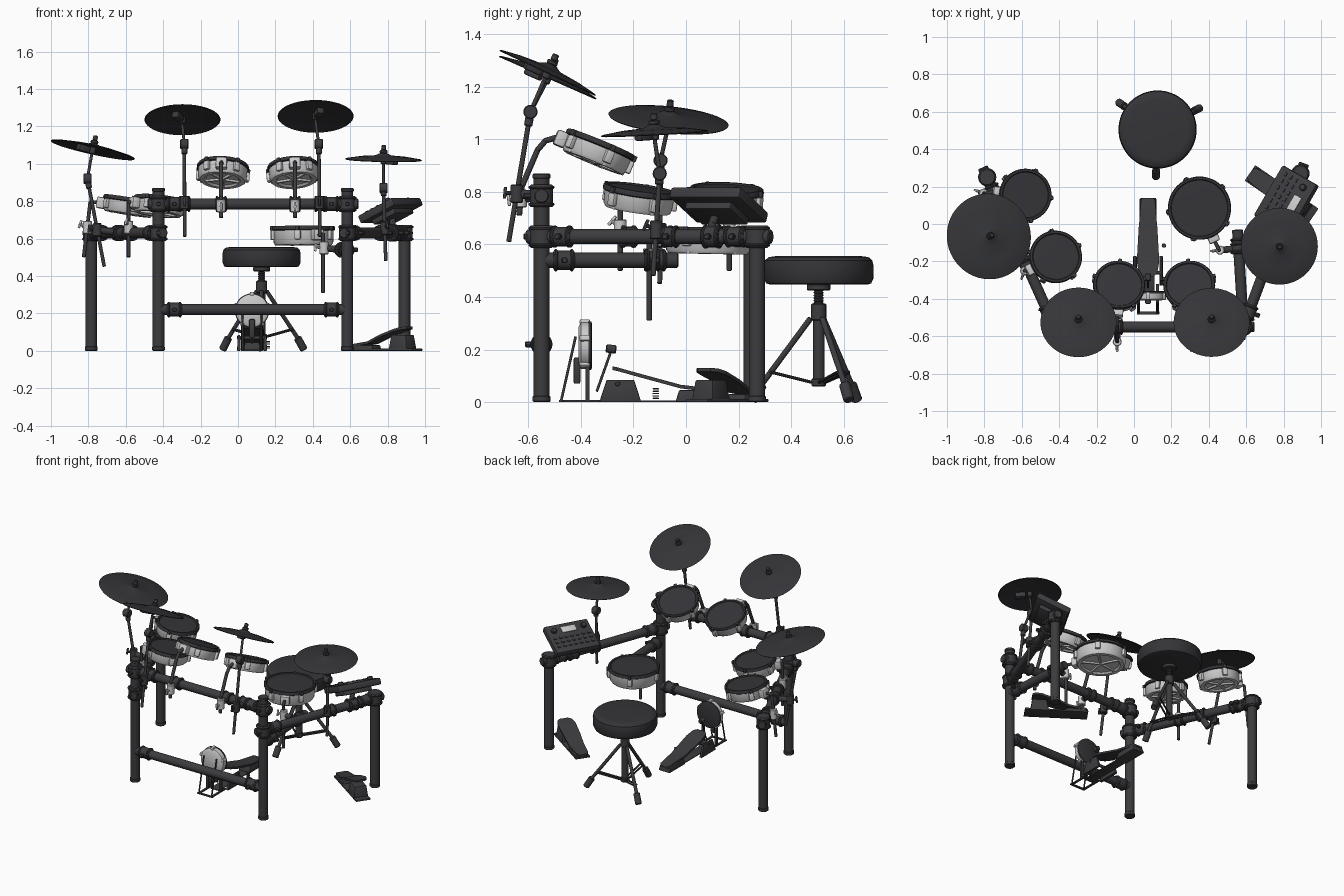
import bpy, bmesh
from math import cos, sin, pi, radians, atan2
from mathutils import Vector as V, Matrix as M

if "Cube" in bpy.data.objects:
    bpy.data.objects.remove(bpy.data.objects["Cube"])

def material(name, c):
    m = bpy.data.materials.new(name)
    m.diffuse_color = (c[0], c[1], c[2], 1)
    m.use_nodes = True
    m.node_tree.nodes["Principled BSDF"].inputs["Base Color"].default_value = m.diffuse_color
    return m

DARK = material("dark_metal", (0.045, 0.045, 0.05))
HEAD = material("pad_rubber", (0.035, 0.035, 0.04))
LIGHT = material("pale_shell", (0.72, 0.72, 0.71))

def finish(name, bm, mat, mtx=M()):
    bmesh.ops.remove_doubles(bm, verts=bm.verts, dist=1e-5)
    bmesh.ops.recalc_face_normals(bm, faces=bm.faces)
    me = bpy.data.meshes.new(name)
    bm.to_mesh(me)
    bm.free()
    me.materials.append(mat)
    ob = bpy.data.objects.new(name, me)
    ob.matrix_world = mtx
    bpy.context.collection.objects.link(ob)
    return ob

def box(name, size, mtx, mat=DARK, bevel=0.004, top=1.0):
    bm = bmesh.new()
    bmesh.ops.create_cube(bm, size=1)
    for v in bm.verts:
        k = top if v.co.z > 0 else 1
        v.co = V((v.co.x * size[0] * k, v.co.y * size[1] * k, v.co.z * size[2]))
    if bevel:
        bmesh.ops.bevel(bm, geom=bm.edges[:], offset=bevel, segments=2, affect='EDGES', profile=0.5)
    return finish(name, bm, mat, mtx)

def lathe(name, prof, mtx, mat=DARK, seg=48):
    bm = bmesh.new()
    rings = [[bm.verts.new((r * cos(2 * pi * i / seg), r * sin(2 * pi * i / seg), z)) for i in range(seg)]
             for r, z in prof]
    for a, b in zip(rings, rings[1:]):
        for i in range(seg):
            j = (i + 1) % seg
            bm.faces.new((a[i], a[j], b[j], b[i]))
    return finish(name, bm, mat, mtx)

def frame(p, n):
    return M.Translation(V(p)) @ V(n).to_track_quat('Z', 'Y').to_matrix().to_4x4()

def cyl(name, a, b, r, mat=DARK, seg=20):
    a, b = V(a), V(b)
    L = (b - a).length
    c = min(0.004, r * 0.3, L * 0.3)
    return lathe(name, [(0, 0), (r - c, 0), (r, c), (r, L - c), (r - c, L), (0, L)], frame(a, b - a), mat, seg)

def ball(name, p, r, mat=DARK):
    return lathe(name, [(r * sin(pi * i / 8), -r * cos(pi * i / 8)) for i in range(9)], M.Translation(V(p)), mat, 16)

def rod(name, pts, r, mat=DARK):
    for a, b in zip(pts, pts[1:]):
        cyl(name, a, b, r, mat, 12)
    for p in pts[1:-1]:
        ball(name + "_bend", p, r, mat)

def sleeve(p, d, L=0.09, r=0.041):
    p, d = V(p), V(d).normalized()
    cyl("clamp_sleeve", p - d * L / 2, p + d * L / 2, r)
    for s in (-1, 1):
        cyl("clamp_ring", p + d * (s * L * 0.38 - 0.006), p + d * (s * L * 0.38 + 0.006), r + 0.005)
    side = d.cross(V((0, 0, 1)))
    side = side.normalized() if side.length > 0.1 else V((0, -1, 0))
    cyl("clamp_bolt", p, p + side * (r + 0.025), 0.012, DARK, 10)

def mount(bar, d, rodp, mat=DARK):
    sleeve(bar, d, 0.06, 0.038)
    bar, rodp = V(bar), V(rodp)
    cyl("mount_link", bar, rodp, 0.018)
    cyl("mount_block", rodp - V((0, 0, 0.035)), rodp + V((0, 0, 0.035)), 0.024, mat)
    out = (rodp - bar).normalized()
    cyl("mount_screw", rodp, rodp + out * 0.045, 0.008, mat, 10)
    box("wing_nut", (0.012, 0.045, 0.012), frame(rodp + out * 0.045, out), mat, 0.003)

# rack: posts, arms and cross bars
FL, FR = V((-0.425, -0.55, 0)), V((0.585, -0.55, 0))
BL, BR = V((-0.785, 0.25, 0)), V((0.89, 0.27, 0))
Z = V((0, 0, 1))
for p, h in ((FL, 0.87), (FR, 0.87), (BL, 0.66), (BR, 0.66)):
    cyl("rack_post", p, p + Z * h, 0.031, DARK, 28)
    cyl("post_foot", p, p + Z * 0.025, 0.034, DARK, 28)
    cyl("post_cap", p + Z * (h - 0.02), p + Z * h, 0.034, DARK, 28)
SN = V((0.553, -0.03, 0))
for a, b, z in ((FL, FR, 0.785), (FL, FR, 0.22), (FL, BL, 0.63), (FR, BR, 0.63), (FR, SN, 0.54)):
    a, b = a + Z * z, b + Z * z
    d = (b - a).normalized()
    cyl("rack_bar", a, b, 0.029, DARK, 28)
    for p, s in ((a, 1), (b, -1)):
        if p.y == -0.55 or z > 0.6:
            sleeve(p, Z, 0.085, 0.044)
            cyl("joint_back", p, p - d * s * 0.058, 0.028)
        sleeve(p + d * s * 0.085, d, 0.08, 0.037)

def arm(a, b, y):
    return a.lerp(b, (y - a.y) / (b.y - a.y)) + Z * 0.63

# drums
def drum(name, p, n, R, back, depth=0.08):
    F = frame(p, n)
    lathe(name + "_shell", [(0, -depth + 0.01), (R - 0.045, -depth + 0.01), (R - 0.035, -depth), (R - 0.012, -depth),
                            (R - 0.003, -depth + 0.012), (R, -0.015), (0, -0.015)], F, LIGHT)
    lathe(name + "_head", [(0, 0.003), (R - 0.012, 0), (R - 0.008, 0.006), (R + 0.003, 0.006), (R + 0.007, 0),
                           (R + 0.007, -0.014), (R, -0.018), (0, -0.018)], F, HEAD)
    # orient lugs relative to the bracket direction
    loc = F.to_3x3().inverted() @ V((back[0], back[1], 0))
    a0 = atan2(loc.y, loc.x)
    for i in range(5):
        Rz = F @ M.Rotation(a0 + pi / 5 + i * 2 * pi / 5, 4, 'Z')
        box(name + "_lug", (0.022, 0.034, 0.05), Rz @ M.Translation((R + 0.004, 0, -0.042)), LIGHT, 0.006)
        box(name + "_hook", (0.016, 0.02, 0.024), Rz @ M.Translation((R + 0.01, 0, -0.006)), DARK, 0.004)
        box(name + "_rib", (R * 0.95, 0.014, 0.014), Rz @ M.Translation((R * 0.48, 0, -depth + 0.006)), LIGHT, 0.003)
    B = F @ M.Rotation(a0, 4, 'Z')
    box(name + "_bracket", (0.045, 0.06, 0.06), B @ M.Translation((R + 0.015, 0, -0.042)), LIGHT, 0.008)
    return B @ V((R + 0.03, 0, -0.042))

X = V((1, 0, 0))
for name, x, tx in (("left_rack_tom", -0.08, 0.06), ("right_rack_tom", 0.295, -0.06)):
    q = drum(name, (x, -0.325, 0.985), (tx, 0.41, 1), 0.132, (-tx, -1))
    mx = x - 0.01 if x < 0 else x + 0.01
    rod(name + "_rod", [q, (mx, -0.535, 0.995), (mx, -0.565, 0.96), (mx, -0.625, 0.82), (mx, -0.635, 0.71)], 0.011)
    mount((mx, -0.55, 0.785), X, (mx, -0.63, 0.775), LIGHT)

dl = BL - FL
q = drum("front_side_tom", (-0.418, -0.175, 0.81), (0.11, 0.14, 1), 0.134, (-0.9, -0.45))
rod("front_side_tom_rod", [q, (-0.585, -0.25, q.z), (-0.585, -0.25, 0.5)], 0.010)
mount(arm(FL, BL, -0.22), dl, (-0.585, -0.25, 0.66), LIGHT)
q = drum("rear_side_tom", (-0.58, 0.155, 0.81), (0.16, 0.04, 1), 0.134, (-1, 0.1))
rod("rear_side_tom_rod", [q, (-0.79, 0.165, q.z), (-0.825, 0.165, 0.5)], 0.010)
mount(arm(FL, BL, 0.14), dl, (-0.805, 0.165, 0.66), LIGHT)
q = drum("snare", (0.35, 0.085, 0.66), (0, 0.02, 1), 0.162, (0.42, -0.9), 0.095)
rod("snare_rod", [q, (0.455, -0.14, q.z), (0.455, -0.14, 0.31)], 0.010)
mount((0.558, -0.13, 0.54), SN - FR, (0.46, -0.14, 0.55), LIGHT)

# cymbals on tilting stands
def cymbal(name, p, n, R, joint, foot, bar, d, t):
    F = frame(p, n)
    lathe(name, [(0, 0.02), (0.018, 0.019), (0.034, 0.011), (0.045, 0.006), (R * 0.6, 0), (R - 0.006, -0.012),
                 (R, -0.015), (R - 0.004, -0.019), (R * 0.6, -0.008), (0.045, -0.003), (0, -0.001)], F, HEAD, 64)
    out = (V(p) - V((0.13, 0.5, 0)))
    loc = F.to_3x3().inverted() @ V((out.x, out.y, 0))
    box(name + "_sensor", (0.07, 0.04, 0.035), F @ M.Rotation(atan2(loc.y, loc.x), 4, 'Z')
        @ M.Translation((0.06, 0, -0.022)), DARK, 0.008)
    cyl(name + "_felt", F @ V((0, 0, 0.018)), F @ V((0, 0, 0.035)), 0.021)
    cyl(name + "_nut", F @ V((0, 0, 0.035)), F @ V((0, 0, 0.062)), 0.013)
    cyl(name + "_cup", F @ V((0, 0, -0.04)), F @ V((0, 0, 0)), 0.016)
    j, f = V(joint), V(foot)
    rod(name + "_stem", [F @ V((0, 0, 0.06)), F @ V((0, 0, -0.05)), j], 0.008)
    cyl(name + "_tilter", j - V((0.022, 0, 0)), j + V((0.022, 0, 0)), 0.027)
    cyl(name + "_collar", j, j.lerp(f, 0.11), 0.016)
    cyl(name + "_pole", j, f, 0.0095)
    mount(bar, d, j.lerp(f, t))

cymbal("left_crash", (-0.297, -0.52, 1.25), (0, 0.44, 1), 0.203, (-0.287, -0.592, 1.105),
       (-0.285, -0.675, 0.61), (-0.285, -0.55, 0.785), X, 0.63)
cymbal("right_crash", (0.415, -0.52, 1.268), (0, 0.47, 1), 0.203, (0.432, -0.592, 1.105),
       (0.438, -0.675, 0.61), (0.438, -0.55, 0.785), X, 0.63)
cymbal("hi_hat_cymbal", (-0.773, -0.065, 1.09), (0.22, 0.1, 1), 0.23, (-0.805, -0.097, 0.92),
       (-0.715, -0.1, 0.45), arm(FL, BL, -0.08), dl, 0.58)
cymbal("ride_cymbal", (0.778, -0.12, 1.038), (0.02, -0.05, 1), 0.205, (0.778, -0.1, 0.87),
       (0.79, -0.125, 0.48), arm(FR, BR, -0.06), BR - FR, 0.55)

# sound module with buttons
K = M.Translation((0.815, 0.125, 0.75)) @ M.Rotation(radians(60), 4, 'Z') @ M.Rotation(radians(-25), 4, 'X')
box("module_body", (0.31, 0.235, 0.045), K, DARK, 0.01)
box("module_underside", (0.2, 0.15, 0.03), K @ M.Translation((0, 0, -0.035)), DARK, 0.006)
box("module_screen", (0.1, 0.045, 0.006), K @ M.Translation((0.0, -0.06, 0.024)), LIGHT, 0.001)
for i in range(7):
    for j in range(3):
        box("module_button", (0.022, 0.014, 0.008), K @ M.Translation((-0.12 + i * 0.04, 0.0 + j * 0.035, 0.025)), DARK, 0.002)
for s in (-1, 1):
    cyl("module_knob", K @ V((s * 0.105, -0.06, 0.02)), K @ V((s * 0.105, -0.06, 0.042)), 0.018)
m = arm(FR, BR, 0.1)
sleeve(m, BR - FR, 0.07)
rod("module_arm", [m, m + V((0, 0, 0.05)), K @ V((0, 0, -0.03))], 0.016)

# throne
T = V((0.126, 0.505, 0))
lathe("seat", [(0, 0.447), (0.185, 0.447), (0.2, 0.452), (0.208, 0.47), (0.209, 0.52), (0.204, 0.54), (0.19, 0.552),
               (0.16, 0.556), (0, 0.556)], M.Translation(T), HEAD, 64)
cyl("seat_plate", T + Z * 0.425, T + Z * 0.45, 0.045)
for i in range(6):
    cyl("seat_screw", T + Z * (0.372 + i * 0.01), T + Z * (0.381 + i * 0.01), 0.019)
cyl("seat_stem", T + Z * 0.3, T + Z * 0.44, 0.015)
cyl("throne_post", T + Z * 0.06, T + Z * 0.37, 0.022)
cyl("throne_collar", T + Z * 0.31, T + Z * 0.375, 0.029)
cyl("brace_collar", T + Z * 0.06, T + Z * 0.09, 0.028)
for a in (145, 27, 268):
    u = V((cos(radians(a)), sin(radians(a)), 0))
    s = u.cross(Z) * 0.012
    cyl("throne_leg", T + u * 0.03 + Z * 0.32, T + u * 0.245 + Z * 0.03, 0.011)
    for k in (-1, 1):
        cyl("throne_brace", T + u * 0.025 + s * k + Z * 0.075, T + u * 0.185 + s * k + Z * 0.115, 0.006, DARK, 10)
    cyl("throne_foot", T + u * 0.215 + Z * 0.07, T + u * 0.255 + Z * 0.006, 0.021)

# pedals: local heel at +y, toe at -y
def pedal(name, P, stations):
    bm = bmesh.new()
    rows = [[bm.verts.new((sx * w, y, z + dz)) for sx, dz in ((-1, 0), (1, 0), (1, -0.014), (-1, -0.014))]
            for y, w, z in stations]
    for a, b in zip(rows, rows[1:]):
        for i in range(4):
            bm.faces.new((a[i], a[(i + 1) % 4], b[(i + 1) % 4], b[i]))
    bm.faces.new(rows[0])
    bm.faces.new(rows[-1][::-1])
    finish(name + "_footboard", bm, DARK, P)

P = M.Translation((0.075, 0, 0))
pedal("kick", P, [(0.14, 0.025, 0.04), (0.125, 0.038, 0.048), (0.03, 0.045, 0.06), (-0.02, 0.05, 0.066),
                  (-0.2, 0.06, 0.115), (-0.26, 0.05, 0.132), (-0.28, 0.03, 0.136)])
box("kick_heel_block", (0.09, 0.18, 0.045), P @ M.Translation((0, 0.05, 0.023)), DARK, 0.005, 0.85)
box("kick_base_plate", (0.07, 0.5, 0.006), P @ M.Translation((0, -0.12, 0.003)), DARK, 0.001)
for s in (-1, 1):
    box("kick_frame_side", (0.02, 0.16, 0.085), P @ M.Translation((s * 0.07, -0.25, 0.0425)), DARK, 0.004, 0.65)
cyl("kick_axle", (-0.005, -0.26, 0.07), (0.155, -0.26, 0.07), 0.01)
cyl("beater_shaft", (0.075, -0.34, 0.04), (0.075, -0.285, 0.195), 0.005)
cyl("beater_head", (0.075, -0.305, 0.205), (0.075, -0.265, 0.2), 0.016)
for i in range(5):
    cyl("pedal_spring_coil", (0.16, -0.115, 0.012 + i * 0.009), (0.16, -0.115, 0.017 + i * 0.009), 0.012, DARK, 12)

# kick pad on its stand
lathe("kick_pad_shell", [(0, -0.025), (0.07, -0.025), (0.088, -0.015), (0.09, 0.02), (0, 0.02)],
      frame((0.075, -0.385, 0.215), (0, 1, 0)), LIGHT)
lathe("kick_pad_head", [(0, 0.028), (0.082, 0.028), (0.092, 0.024), (0.092, 0.014), (0, 0.014)],
      frame((0.075, -0.385, 0.215), (0, 1, 0)), HEAD)
for i in range(5):
    a = pi / 2 + i * 2 * pi / 5
    box("kick_pad_lug", (0.02, 0.04, 0.022), M.Translation((0.075 + 0.09 * cos(a), -0.385, 0.215 + 0.09 * sin(a)))
        @ M.Rotation(-a, 4, 'Y'), LIGHT, 0.005)
for s in (-1, 1):
    x = 0.075 + s * 0.05
    rod("kick_stand_leg", [(x, -0.475, 0.006), (x, -0.42, 0.25)], 0.005)
    box("kick_stand_post", (0.018, 0.016, 0.15), M.Translation((x, -0.375, 0.075)), DARK, 0.002)
    box("kick_stand_rail", (0.016, 0.16, 0.008), M.Translation((x, -0.4, 0.004)), DARK, 0.001)
box("kick_stand_cross", (0.12, 0.016, 0.008), M.Translation((0.075, -0.475, 0.004)), DARK, 0.001)
box("kick_pad_holder", (0.03, 0.025, 0.1), M.Translation((0.075, -0.415, 0.12)), DARK, 0.006)

# hi-hat pedal, turned towards the throne
P = M.Translation((0.785, 0.16, 0)) @ M.Rotation(radians(55.5), 4, 'Z')
pedal("hi_hat", P, [(0.2, 0.025, 0.03), (0.185, 0.04, 0.036), (0.08, 0.05, 0.05), (0.0, 0.056, 0.085),
                    (-0.1, 0.06, 0.118), (-0.14, 0.05, 0.128), (-0.16, 0.03, 0.13)])
box("hi_hat_base", (0.1, 0.41, 0.012), P @ M.Translation((0, -0.005, 0.006)), DARK, 0.003)
box("hi_hat_heel", (0.09, 0.14, 0.03), P @ M.Translation((0, 0.12, 0.015)), DARK, 0.004, 0.9)
box("hi_hat_sensor_block", (0.1, 0.12, 0.085), P @ M.Translation((0, -0.115, 0.0425)), DARK, 0.006, 0.8)

# smooth shading with sharp edges kept
for o in bpy.context.scene.objects:
    o.select_set(o.type == 'MESH')
    bpy.context.view_layer.objects.active = o
bpy.ops.object.shade_smooth_by_angle(angle=radians(35))
